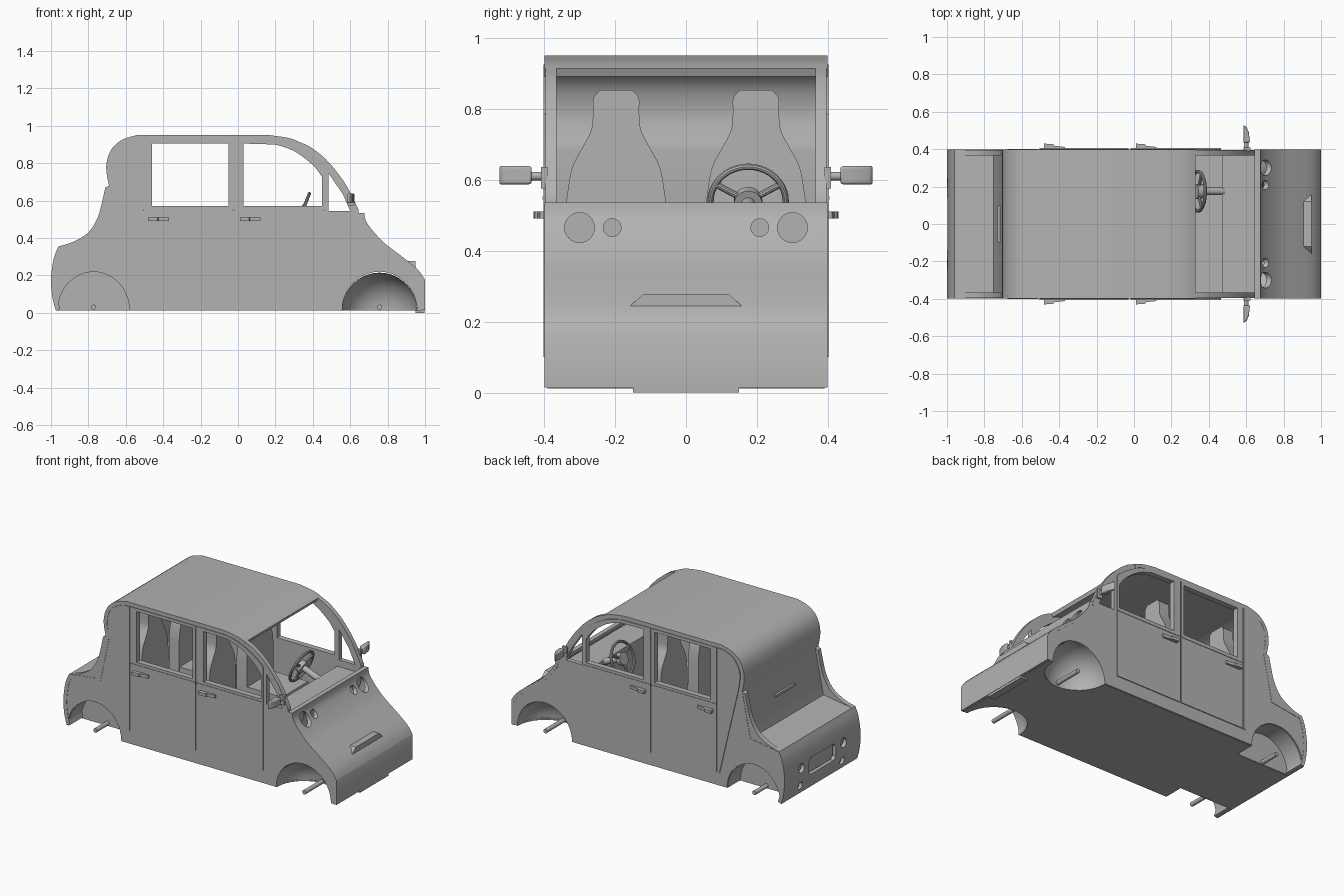
import bpy, bmesh, math
from mathutils import Vector, Matrix

old = bpy.data.objects.get("Cube")
if old:
    bpy.data.objects.remove(old, do_unlink=True)

grey = bpy.data.materials.new("body_grey")
grey.use_nodes = True
grey.diffuse_color = (0.45, 0.45, 0.45, 1)
grey.node_tree.nodes["Principled BSDF"].inputs["Base Color"].default_value = grey.diffuse_color
parts = []


def finish(name, bm):
    bmesh.ops.recalc_face_normals(bm, faces=bm.faces[:])
    me = bpy.data.meshes.new(name)
    bm.to_mesh(me)
    bm.free()
    me.materials.append(grey)
    ob = bpy.data.objects.new(name, me)
    bpy.context.collection.objects.link(ob)
    parts.append(ob)
    return ob


def prism(name, loops, c0, c1, axis="y"):
    """Fill an outline with optional holes and extrude it along an axis."""
    place = {"x": lambda a, b: (c0, a, b), "y": lambda a, b: (a, c0, b), "z": lambda a, b: (a, b, c0)}[axis]
    bm = bmesh.new()
    edges = []
    for loop in loops:
        vs = [bm.verts.new(place(a, b)) for a, b in loop]
        edges += [bm.edges.new((vs[i - 1], vs[i])) for i in range(len(vs))]
    bmesh.ops.triangle_fill(bm, edges=edges, use_beauty=True)
    step = Vector([c1 - c0 if k == axis else 0 for k in "xyz"])
    new = bmesh.ops.extrude_face_region(bm, geom=bm.faces[:])["geom"]
    bmesh.ops.translate(bm, vec=step, verts=[v for v in new if isinstance(v, bmesh.types.BMVert)])
    return finish(name, bm)


def box(name, x, y, z):
    return prism(name, [rect(x, z)], y[0], y[1])


def rect(a, b):
    return [(a[0], b[0]), (a[1], b[0]), (a[1], b[1]), (a[0], b[1])]


def cyl(name, p, q, r, sides=24):
    p, q = Vector(p), Vector(q)
    bm = bmesh.new()
    m = Matrix.Translation((p + q) / 2) @ (q - p).to_track_quat("Z", "Y").to_matrix().to_4x4()
    bmesh.ops.create_cone(bm, cap_ends=True, segments=sides, radius1=r, radius2=r, depth=(q - p).length, matrix=m)
    return finish(name, bm)


def curve(pts, n=4):
    """Catmull-Rom curve through the points."""
    P = [Vector(p) for p in [pts[0]] + pts + [pts[-1]]]
    out = []
    for a, b, c, d in zip(P, P[1:], P[2:], P[3:]):
        for k in range(n):
            t = k / n
            v = 2 * b + (c - a) * t + (2 * a - 5 * b + 4 * c - d) * t * t + (3 * b - a - 3 * c + d) * t ** 3
            out.append(tuple(v / 2))
    return out + [tuple(pts[-1])]


def sheet(path, t):
    """Closed outline of a path given thickness towards its right."""
    P = [Vector(p) for p in path]
    N = [Vector((b.y - a.y, a.x - b.x)).normalized() for a, b in zip(P, P[1:])]
    inner = []
    for i, p in enumerate(P):
        a, b = N[max(i - 1, 0)], N[min(i, len(N) - 1)]
        inner.append(tuple(p + (a + b) * t / (1 + a.dot(b))))
    return path + inner[::-1]


def arc(cx, cy, rx, ry, n=28):
    return [(cx + rx * math.cos(math.pi * i / n), cy + ry * math.sin(math.pi * i / n)) for i in range(n + 1)]


def cut(ob, cutters):
    for c in cutters:
        c.hide_render = True
        mod = ob.modifiers.new("cut", "BOOLEAN")
        mod.operation, mod.solver, mod.object = "DIFFERENCE", "EXACT", c
        bpy.context.view_layer.objects.active = ob
        bpy.ops.object.modifier_apply(modifier=mod.name)
        parts.remove(c)
        bpy.data.objects.remove(c, do_unlink=True)


# Shared side-view lines
LOW, SIDE = 0.015, 0.396
FRONT, REAR = 0.757, -0.772
tail = curve([(-.975, LOW), (-.992, .08), (-1, .18), (-.985, .29), (-.96, .355)])
fin = curve([(-.96, .355), (-.88, .38), (-.8, .43), (-.75, .51), (-.725, .6), (-.71, .67)])
cab = curve([(-.69, .68), (-.705, .78), (-.68, .87), (-.62, .925), (-.54, .95)])
screen = curve([(.17, .95), (.27, .935), (.33, .913), (.4, .878), (.49, .8), (.58, .68), (.645, .55)])
hood = [(.645, .535)] + curve([(.675, .535), (.69, .48), (.77, .385), (.865, .31),
                               (.935, .255), (.975, .215), (1, .175)]) + [(1, LOW)]
front_arch = arc(FRONT, LOW, .2, .205)
rear_arch = arc(REAR, LOW, .195, .208)
rear_window = rect((-.46, -.05), (.57, .905))
front_window = [(.03, .57), (.45, .57)] + curve([(.45, .725), (.4, .79), (.3, .865), (.2, .9)]) + [(.03, .905)]
quarter_window = [(.485, .545), (.6, .545), (.56, .635), (.485, .745)]
front_door = [(-.02, .1), (.465, .1)] + curve([(.465, .785), (.4, .84), (.3, .895), (.2, .922)]) + [(-.02, .925)]
rear_door = rect((-.505, -.03), (.1, .925))
rear_pillar = [(-.525, .1), (-.512, .1), (-.512, .925)] + curve([(-.56, .922), (-.63, .885), (-.675, .8), (-.665, .69)])

# Outer skin: tail, rear deck, rear wall and roof in one sheet
roof = [p for p in screen if p[0] < .331]
shell = prism("body_shell", [sheet(tail + [(-.75, .385)] + cab + roof, .025)], -.398, .398)
lamps = [cyl("cutter", (-1.1, s * .22, z), (-.9, s * .22, z), r) for s in (1, -1) for z, r in ((.19, .03), (.07, .025))]
plate_cut = prism("cutter", [[(-.12, .11), (.12, .11), (.14, .13), (.14, .2), (.12, .22), (-.12, .22),
                              (-.14, .2), (-.14, .13)]], -1.1, -.9, "x")
cut(shell, lamps + [plate_cut])
prism("rear_lamp_backing", [rect((-.3, .3), (.035, .25))], -.965, -.96, "x")
box("rear_wall_slot", (-.73, -.716), (-.1, .1), (.54, .555))

# Hood and nose
nose = prism("hood", [sheet(hood, .02)], -.398, .398)
cut(nose, [cyl("cutter", (.6, s * y, .465), (.9, s * y, .465), r, 32)
           for s in (1, -1) for y, r in ((.3, .042), (.208, .025))])
for s in (1, -1):
    cyl("headlight_backing", (.652, s * .3, .465), (.66, s * .3, .465), .046)
    cyl("small_light_backing", (.652, s * .208, .465), (.66, s * .208, .465), .03)
prism("hood_scoop", [[(-.16, .242), (.16, .242), (.12, .278), (-.12, .278)]], .9, .948, "x")
box("front_skid_plate", (.95, .998), (-.15, .15), (0, .018))

# Floor with wheel cut-outs
half = [(.985, .39)] + [(x, .78 - y) for x, y in arc(FRONT, .39, .2, .2, 16)]
half += [(-.577, .39), (-.577, .26), (-.967, .26), (-.967, .39), (-.973, .39)]
prism("floor", [half + [(x, -y) for x, y in half[::-1]]], .012, .022, "z")

# Dashboard
prism("dashboard", [[(.47, .02), (.47, .5), (.655, .5), (.655, .48), (.49, .48), (.49, .02)]], -.37, .37)

for s, side in ((1, "left"), (-1, "right")):
    # Body side, doors and trim
    outline = tail[:-1] + fin + cab + screen + hood + front_arch + rear_arch
    prism(side + "_body_side", [outline, rear_window, front_window, quarter_window], s * .365, s * SIDE)
    prism(side + "_front_door", [front_door, front_window], s * SIDE, s * .402)
    prism(side + "_rear_door", [rear_door, rear_window], s * SIDE, s * .402)
    prism(side + "_rear_pillar", [rear_pillar], s * SIDE, s * .401)
    for x0, x1 in ((-.505, -.03), (-.02, .465)):
        box(side + "_belt_trim", (x0, x1), (s * .4, s * .405), (.544, .553))
    for x in (-.48, .01):
        grip = [(x, .4), (x, .43), (x + .05, .426), (x + .055, .418), (x + .11, .412), (x + .11, .4)]
        prism(side + "_door_handle", [[(a, s * b) for a, b in grip]], .49, .51, "z")

    # Wing mirror
    glass = [(.585, .435), (.585, .528), (.6, .522), (.614, .49), (.62, .435)]
    m = prism(side + "_mirror", [[(a, s * b) for a, b in glass]], .587, .638, "z")
    bev = m.modifiers.new("round", "BEVEL")
    bev.width, bev.segments = .006, 2
    cyl(side + "_mirror_arm", (.6, s * .39, .61), (.6, s * .44, .61), .012)
    box(side + "_mirror_base", (.585, .622), (s * .39, s * .408), (.575, .635))

    # Wheel wells and axle stubs
    prism(side + "_rear_well", [sheet(rear_arch[::-1], .004)], s * .26, s * .39)
    prism(side + "_rear_well_wall", [rear_arch], s * .255, s * .262)
    bm = bmesh.new()
    bmesh.ops.create_uvsphere(bm, u_segments=40, v_segments=20, radius=.2)
    for no in ((0, s, 0), (0, 0, -1)):
        bmesh.ops.bisect_plane(bm, geom=bm.verts[:] + bm.edges[:] + bm.faces[:], plane_co=(0, 0, 0),
                               plane_no=no, clear_outer=True)
    bmesh.ops.translate(bm, vec=(FRONT, s * .385, LOW), verts=bm.verts[:])
    finish(side + "_front_well", bm)
    cyl(side + "_front_axle", (FRONT, s * .2, .03), (FRONT, s * .39, .03), .014)
    cyl(side + "_rear_axle", (REAR, s * .25, .03), (REAR, s * .39, .03), .014)

    # Seats
    edge = [(.14, .1)] + curve([(.14, .54), (.125, .63), (.095, .69), (.07, .74), (.065, .79), (.064, .83), (.045, .852)])
    back = edge + [(-y, z) for y, z in edge[::-1]]
    for row, x in (("front", -.05), ("rear", -.545)):
        name = side + "_" + row + "_seat"
        prism(name + "_back", [[(y + s * .197, z) for y, z in back]], x, x + .075, "x")
        box(name + "_cushion", (x + .07, x + .33), (s * .06, s * .335), (.2, .36))

# Steering wheel
hub = Vector((.342, .175, .538))
aim = Vector((.93, 0, -.37)).normalized()
bpy.ops.mesh.primitive_torus_add(major_segments=40, minor_segments=10, major_radius=.106, minor_radius=.009,
                                 location=hub, rotation=aim.to_track_quat("Z", "Y").to_euler())
rim = bpy.context.object
rim.name = "steering_wheel_rim"
rim.data.materials.append(grey)
parts.append(rim)
cyl("steering_hub", hub - aim * .012, hub + aim * .02, .04)
cyl("steering_column", hub, hub + aim * .15, .02)
across = Vector((0, 1, 0))
rise = aim.cross(across)
for k in range(3):
    a = math.radians(30 + 120 * k)
    cyl("steering_spoke", hub, hub + (across * math.cos(a) + rise * math.sin(a)) * .103, .009, 10)

# Smooth curved faces, keep edges sharp
bpy.ops.object.select_all(action="DESELECT")
for ob in parts:
    ob.select_set(True)
bpy.context.view_layer.objects.active = parts[0]
bpy.ops.object.shade_smooth_by_angle(angle=math.radians(30))
